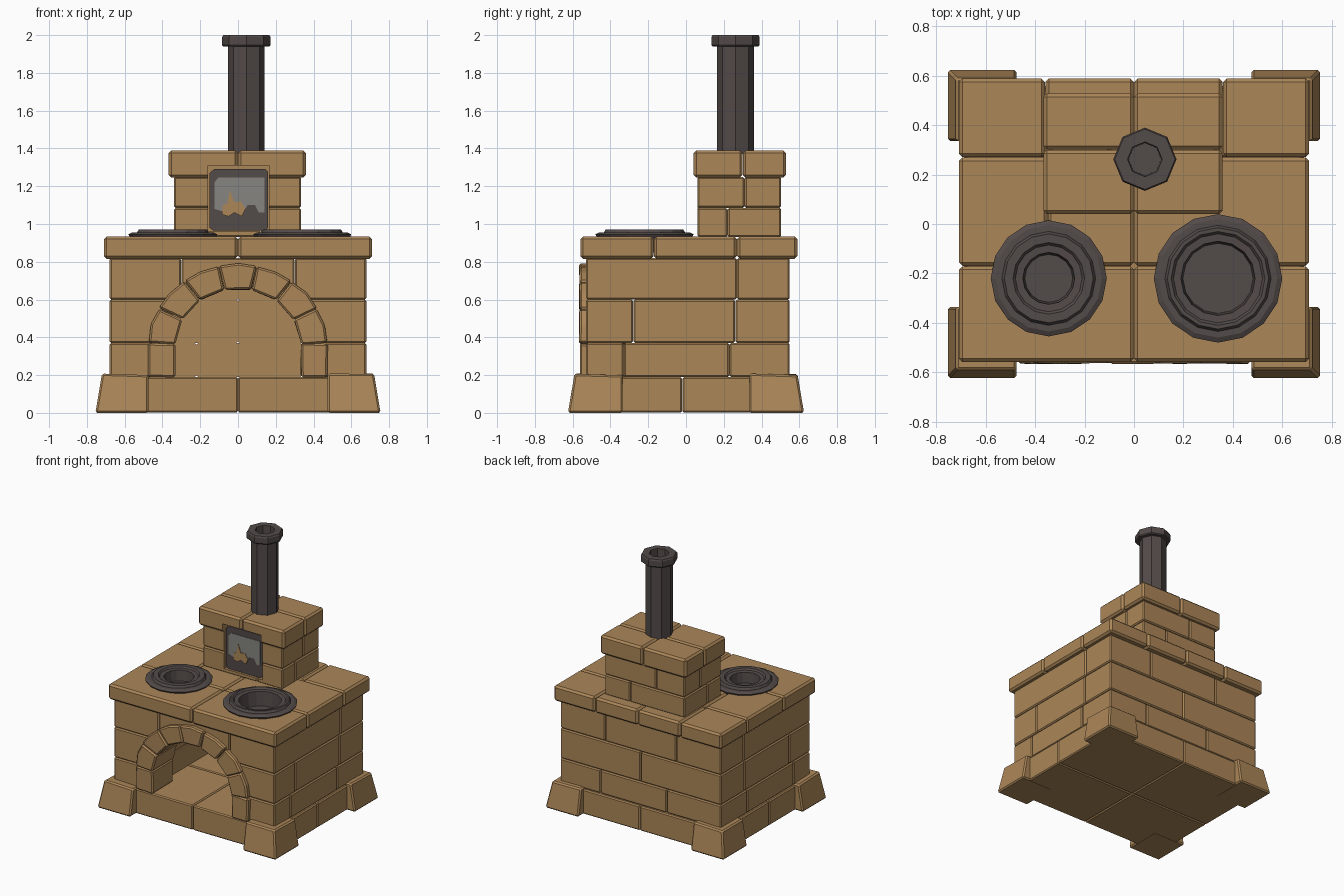
import bpy, bmesh, math, random
from mathutils import Matrix, Vector

if "Cube" in bpy.data.objects:
    bpy.data.objects.remove(bpy.data.objects["Cube"])

random.seed(4)


def material(name, rgb):
    m = bpy.data.materials.new(name)
    m.diffuse_color = (*rgb, 1)
    m.use_nodes = True
    m.node_tree.nodes["Principled BSDF"].inputs["Base Color"].default_value = m.diffuse_color
    return m


STONE = material("tan_stone", (0.41, 0.24, 0.098))
IRON = material("dark_iron", (0.085, 0.069, 0.065))
GLASS = material("grey_glass", (0.24, 0.235, 0.22))


def finish(name, bm, mat, bevel=0.0):
    bmesh.ops.recalc_face_normals(bm, faces=bm.faces[:])
    if bevel:
        bmesh.ops.bevel(bm, geom=bm.edges[:], offset=bevel, segments=1, affect='EDGES')
    me = bpy.data.meshes.new(name)
    bm.to_mesh(me)
    bm.free()
    me.materials.append(mat)
    ob = bpy.data.objects.new(name, me)
    bpy.context.collection.objects.link(ob)
    return ob


def add_box(bm, x0, x1, y0, y1, z0, z1):
    mat = Matrix.Translation(((x0 + x1) / 2, (y0 + y1) / 2, (z0 + z1) / 2)) @ \
        Matrix.Diagonal((x1 - x0, y1 - y0, z1 - z0, 1))
    return bmesh.ops.create_cube(bm, size=1, matrix=mat)["verts"]


def add_row(bm, xs, ys, z0, z1, gap=0.001):
    # one course of blocks, split at the given x and y joints
    for xa, xb in zip(xs, xs[1:]):
        for ya, yb in zip(ys, ys[1:]):
            add_box(bm, xa + gap, xb - gap, ya + gap, yb - gap, z0 + gap, z1 - gap)


def add_prism(bm, pts, y0, y1, wobble=0.0):
    # (x, z) outline extruded along y
    j = lambda: random.uniform(-wobble, wobble)
    rings = [[bm.verts.new((x + j(), y + j(), z + j())) for x, z in pts] for y in (y0, y1)]
    bm.faces.new(rings[0])
    bm.faces.new(rings[1][::-1])
    for i in range(len(pts)):
        k = (i + 1) % len(pts)
        bm.faces.new((rings[0][i], rings[1][i], rings[1][k], rings[0][k]))


def prism(name, pts, y0, y1, mat, bevel=0.0):
    bm = bmesh.new()
    add_prism(bm, pts, y0, y1)
    return finish(name, bm, mat, bevel)


def lathe(name, profile, sides, center, mat):
    # (radius, z) profile turned round a vertical axis
    bm = bmesh.new()
    vs = [bm.verts.new((r, 0, z)) for r, z in profile]
    edges = [bm.edges.new(p) for p in zip(vs, vs[1:])]
    bmesh.ops.spin(bm, geom=vs + edges, cent=(0, 0, 0), axis=(0, 0, 1),
                   angle=math.tau, steps=sides, use_merge=True)
    bmesh.ops.remove_doubles(bm, verts=bm.verts[:], dist=0.0005)
    bmesh.ops.translate(bm, verts=bm.verts[:], vec=(*center, 0))
    return finish(name, bm, mat)


def cut(ob, cutters):
    for c in cutters:
        m = ob.modifiers.new("cut", 'BOOLEAN')
        m.operation, m.solver, m.object = 'DIFFERENCE', 'EXACT', c
    dg = bpy.context.evaluated_depsgraph_get()
    me = bpy.data.meshes.new_from_object(ob.evaluated_get(dg))
    ob.modifiers.clear()
    ob.data = me


def arc(rx, rz, a, zc=0.34):
    return rx * math.cos(a), zc + rz * math.sin(a)


# base course
bm = bmesh.new()
add_row(bm, [-0.69, 0, 0.69], [-0.55, -0.02, 0.56], 0, 0.19)
finish("base_course", bm, STONE, 0.008)

# brick body with a firebox hollowed out
bm = bmesh.new()
add_row(bm, [-0.68, -0.22, 0.34, 0.68], [-0.53, -0.33, 0.23, 0.55], 0.19, 0.37)
add_row(bm, [-0.68, 0.0, 0.68], [-0.53, -0.28, 0.26, 0.55], 0.37, 0.60)
add_row(bm, [-0.68, -0.3, 0.3, 0.68], [-0.53, 0.27, 0.55], 0.60, 0.82)
body = finish("brick_body", bm, STONE, 0.008)
outline = [(0.40, 0.18)] + [arc(0.40, 0.38, math.pi * i / 10) for i in range(11)] + [(-0.40, 0.18)]
cavity = prism("firebox_cutter", outline, -0.8, 0.3, STONE)
cut(body, [cavity])

# stone arch: two jambs and seven wedge stones
bm = bmesh.new()
for s in (-1, 1):
    add_prism(bm, [(s * 0.333, 0.19), (s * 0.475, 0.19), (s * 0.475, 0.368), (s * 0.333, 0.368)],
              -0.56, -0.3, 0.003)
a0 = math.radians(4)
step = (math.pi - 2 * a0) / 7
for i in range(7):
    a, b = a0 + step * i + 0.004, a0 + step * (i + 1) - 0.004
    add_prism(bm, [arc(0.335, 0.32, a), arc(0.475, 0.445, a), arc(0.48, 0.45, (a + b) / 2),
                   arc(0.475, 0.445, b), arc(0.335, 0.32, b)], -0.565, -0.3, 0.003)
finish("firebox_arch", bm, STONE, 0.01)

# flared corner feet
bm = bmesh.new()
for sx in (-1, 1):
    for sy in (-1, 1):
        for v in add_box(bm, 0.475, 0.755, 0.335, 0.625, 0, 0.205):
            if v.co.z > 0.1:
                if v.co.x > 0.6:
                    v.co.x -= 0.035
                if v.co.y > 0.5:
                    v.co.y -= 0.035
                v.co.z += random.uniform(-0.008, 0.004)
            v.co.x *= sx
            v.co.y *= sy
finish("corner_feet", bm, STONE, 0.01)

# worktop slabs, with wells for the burners
bm = bmesh.new()
add_row(bm, [-0.71, 0, 0.71], [-0.56, -0.17], 0.815, 0.935)
add_row(bm, [-0.71, -0.35, 0, 0.71], [-0.17, 0.27], 0.815, 0.935)
add_row(bm, [-0.71, -0.36, 0, 0.36, 0.71], [0.27, 0.59], 0.815, 0.935)
top = finish("worktop", bm, STONE, 0.014)
BURNERS = [("left_burner", (-0.345, -0.22), 0.235, 0.105, 0.88),
           ("right_burner", (0.34, -0.22), 0.26, 0.15, 0.85)]
wells = []
for name, c, r, hole, floor in BURNERS:
    h = hole + 0.02
    wells.append(lathe(name + "_cutter", [(0, 0.835), (h, 0.835), (h, 1.1), (0, 1.1)], 16, c, IRON))
cut(top, wells)

# iron burner rings with sunken pans
for name, c, r, hole, floor in BURNERS:
    lathe(name, [(r - 0.01, 0.925), (r, 0.945), (r - 0.02, 0.955), (r - 0.045, 0.955),
                 (r - 0.055, 0.972), (hole + 0.04, 0.972), (hole + 0.03, 0.96), (hole, 0.958),
                 (hole - 0.008, floor), (0, floor)], 16, c, IRON)

# upper brick oven and its cap
bm = bmesh.new()
add_row(bm, [-0.34, 0.12, 0.335], [0.06, 0.22, 0.505], 0.93, 1.085)
add_row(bm, [-0.34, -0.1, 0.335], [0.06, 0.31, 0.505], 1.085, 1.25)
oven = finish("upper_oven", bm, STONE, 0.008)
bm = bmesh.new()
add_row(bm, [-0.368, 0, 0.36], [0.04, 0.3, 0.53], 1.245, 1.39)
cap = finish("oven_cap", bm, STONE, 0.014)
bm = bmesh.new()
add_box(bm, -0.16, 0.165, -0.1, 0.1, 0.96, 1.31)
recess = finish("door_cutter", bm, STONE)
cut(oven, [recess])
cut(cap, [recess])

# oven door with window and flame plates
prism("oven_door", [(-0.15, 0.98), (-0.13, 0.965), (0.14, 0.965), (0.16, 0.98), (0.16, 1.275),
                    (0.145, 1.292), (-0.125, 1.292), (-0.15, 1.27)], 0.07, 0.11, IRON)
prism("door_window", [(-0.125, 1.08), (-0.125, 1.22), (-0.105, 1.245), (0.14, 1.245), (0.14, 1.06),
                      (0.11, 1.06), (0.09, 1.10), (0.05, 1.10), (0.03, 1.06), (-0.06, 1.06)],
      0.066, 0.071, GLASS)
prism("window_flame", [(-0.085, 1.05), (-0.08, 1.10), (-0.055, 1.11), (-0.045, 1.18), (-0.02, 1.115),
                       (0.015, 1.12), (0.04, 1.08), (0.02, 1.04), (-0.02, 1.06), (-0.05, 1.04)],
      0.062, 0.067, STONE)

# octagonal chimney pipe with collar
lathe("chimney_pipe", [(0.097, 1.37), (0.097, 1.94), (0.122, 1.94), (0.128, 1.947), (0.128, 1.99),
                       (0.122, 2.0), (0.07, 2.0), (0.066, 1.8), (0, 1.8)], 8, (0.044, 0.262), IRON)

# remove the helpers
for c in [cavity, recess] + wells:
    bpy.data.objects.remove(c, do_unlink=True)
